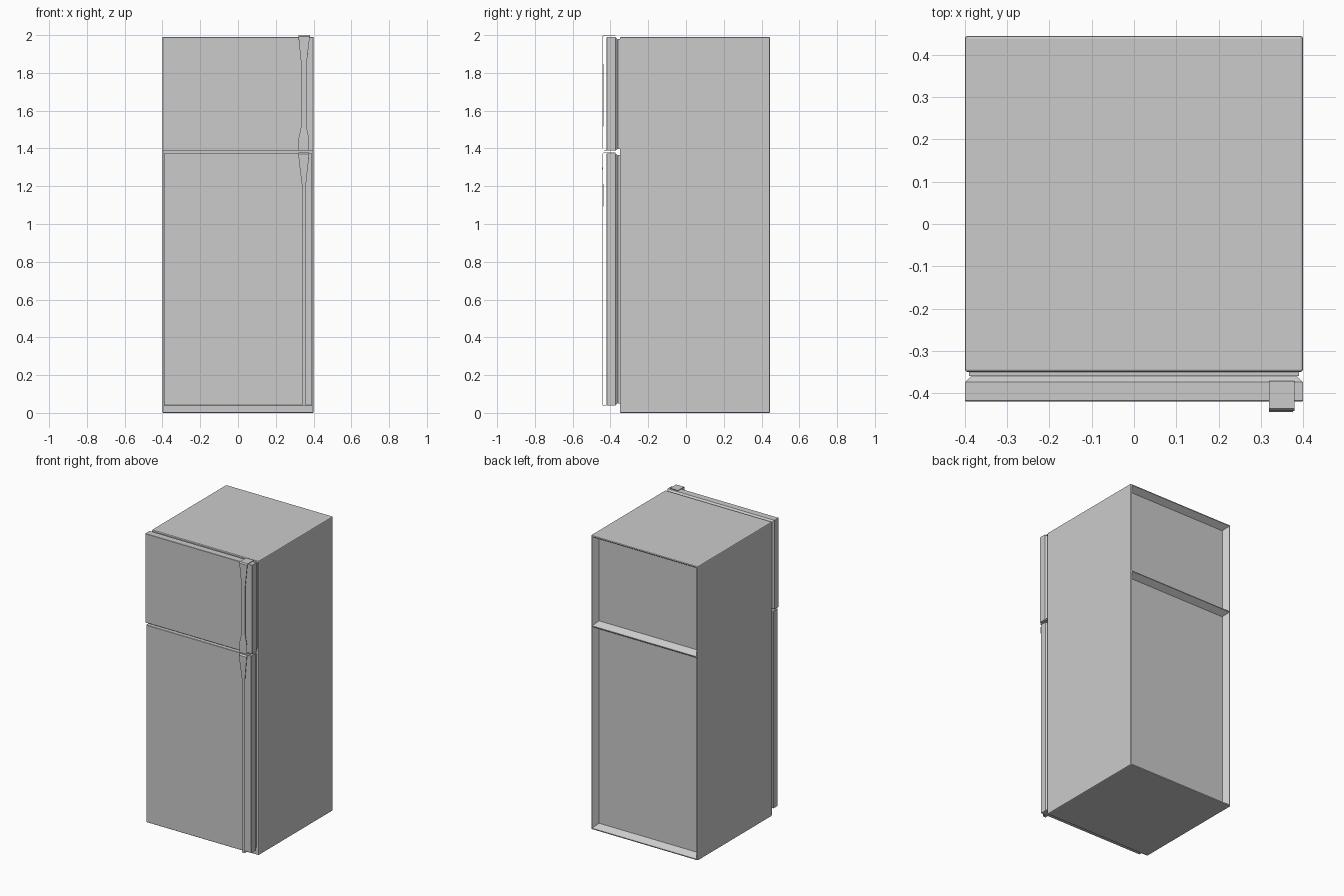
import bpy, bmesh

if "Cube" in bpy.data.objects:
    bpy.data.objects.remove(bpy.data.objects["Cube"])


def finish(name, bm):
    mesh = bpy.data.meshes.new(name)
    bm.to_mesh(mesh)
    bm.free()
    ob = bpy.data.objects.new(name, mesh)
    bpy.context.collection.objects.link(ob)
    return ob


def box(x0, x1, y0, y1, z0, z1):
    bm = bmesh.new()
    bmesh.ops.create_cube(bm, size=1)
    for v in bm.verts:
        v.co.x = x1 if v.co.x > 0 else x0
        v.co.y = y1 if v.co.y > 0 else y0
        v.co.z = z1 if v.co.z > 0 else z0
    return bm


# cabinet: softened box with two recessed panels in the back
bm = box(-0.4, 0.4, -0.35, 0.445, 0.0, 1.99)
bmesh.ops.bevel(bm, geom=bm.edges[:], offset=0.006, segments=2, profile=0.5, affect='EDGES')
bm.normal_update()
back = [f for f in bm.faces if f.normal.y > 0.99]
geom = back + list({e for f in back for e in f.edges}) + list({v for f in back for v in f.verts})
bmesh.ops.bisect_plane(bm, geom=geom, plane_co=(0, 0, 1.375), plane_no=(0, 0, 1))
bm.normal_update()
panels = [f for f in bm.faces if f.normal.y > 0.99]
bmesh.ops.inset_individual(bm, faces=panels, thickness=0.004, depth=0)
bmesh.ops.inset_individual(bm, faces=panels, thickness=0.035, depth=-0.04)
finish("cabinet", bm)


# doors: rectangular slab with chamfered rear edge and a narrower gasket
def door(name, half_w, z0, z1):
    bm = bmesh.new()
    rings = []
    for y, inset in ((-0.35, 0.010), (-0.36, 0.010), (-0.36, 0.014), (-0.374, 0.0),
                     (-0.418, 0.0), (-0.42, 0.002)):
        x, a, b = half_w - inset, z0 + inset, z1 - inset
        rings.append([bm.verts.new(p) for p in ((-x, y, a), (x, y, a), (x, y, b), (-x, y, b))])
    for r, s in zip(rings, rings[1:]):
        for i in range(4):
            j = (i + 1) % 4
            bm.faces.new((r[i], r[j], s[j], s[i]))
    bm.faces.new(rings[0])
    bm.faces.new(rings[-1])
    bmesh.ops.recalc_face_normals(bm, faces=bm.faces[:])
    return finish(name, bm)


door("freezer_door", 0.4, 1.388, 1.99)
door("fridge_door", 0.393, 0.04, 1.374)


# handles: thin folded strips standing off the doors, rows of (y, z, left x, right x)
def handle(name, rows):
    bm = bmesh.new()
    pairs = [(bm.verts.new((l, y, z)), bm.verts.new((r, y, z))) for y, z, l, r in rows]
    for (a, b), (c, d) in zip(pairs, pairs[1:]):
        bm.faces.new((a, c, d, b))
    ob = finish(name, bm)
    mod = ob.modifiers.new("thickness", 'SOLIDIFY')
    mod.thickness = 0.003
    return ob


handle("freezer_handle", [
    (-0.372, 2.0, 0.32, 0.38), (-0.437, 2.0, 0.32, 0.38), (-0.443, 1.992, 0.32, 0.38),
    (-0.441, 1.84, 0.335, 0.362), (-0.441, 1.52, 0.335, 0.362),
    (-0.443, 1.45, 0.32, 0.376), (-0.443, 1.388, 0.32, 0.376), (-0.42, 1.388, 0.32, 0.376)])
handle("fridge_handle", [
    (-0.372, 1.378, 0.32, 0.376), (-0.437, 1.378, 0.32, 0.376), (-0.445, 1.37, 0.32, 0.376),
    (-0.445, 1.34, 0.322, 0.374), (-0.441, 1.21, 0.338, 0.36),
    (-0.441, 0.04, 0.338, 0.36), (-0.42, 0.04, 0.338, 0.36)])
